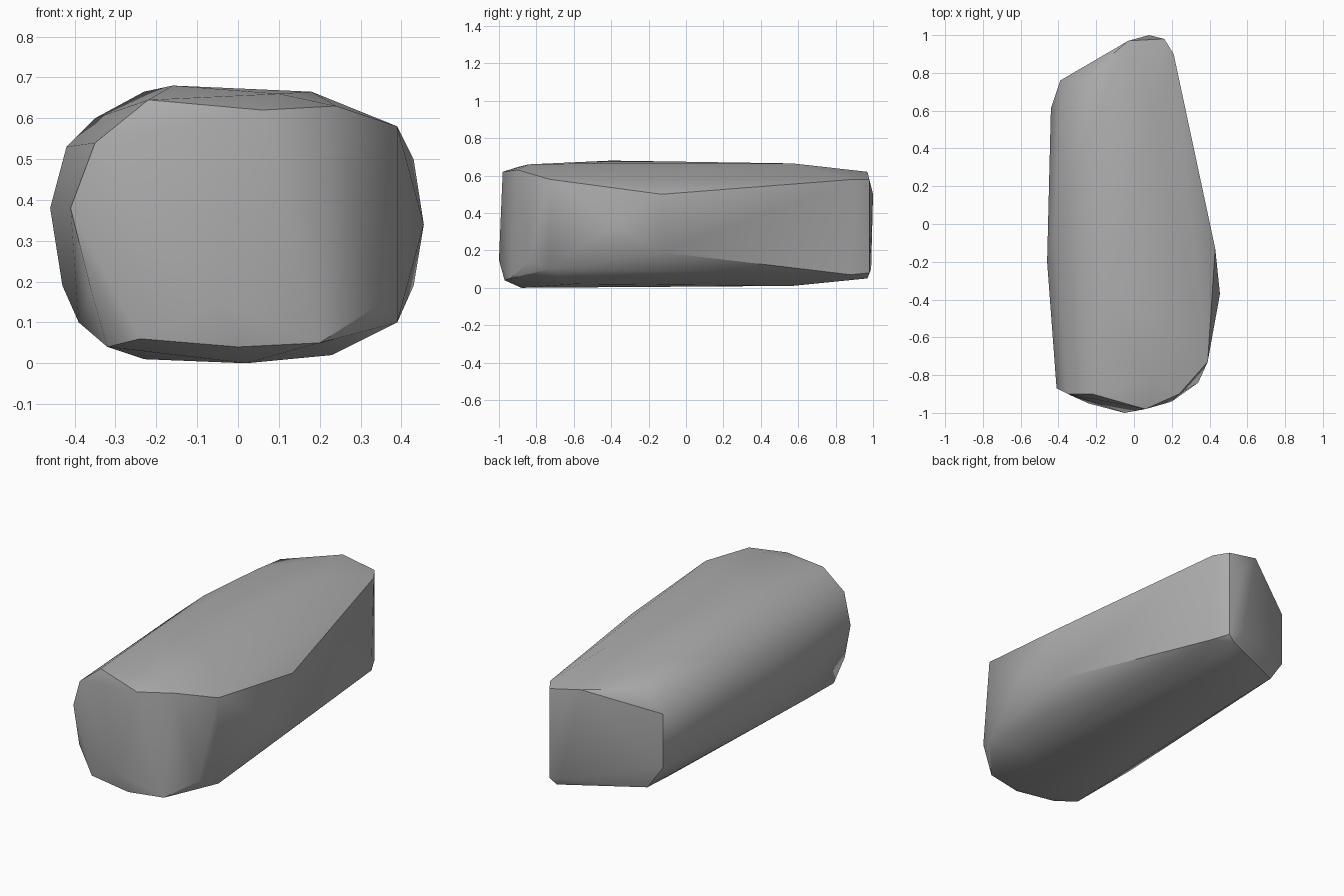
import bpy, bmesh, math

cube = bpy.data.objects.get("Cube")
if cube:
    bpy.data.objects.remove(cube, do_unlink=True)

# Stone colour
stone = bpy.data.materials.new("grey stone")
stone.use_nodes = True
grey = (0.42, 0.42, 0.42, 1)
stone.diffuse_color = grey
bsdf = stone.node_tree.nodes["Principled BSDF"]
bsdf.inputs["Base Color"].default_value = grey
bsdf.inputs["Roughness"].default_value = 0.9

# Corners of the stone, grouped by side
front = [(-.41, -.87, .38), (-.35, -.9, .54), (.06, -.98, .62), (.24, -.9, .63),
         (.39, -.73, .58), (.34, -.84, .14), (.39, -.73, .1), (.2, -.94, .05),
         (0, -.97, .04), (-.24, -.95, .06), (-.36, -.89, .18), (-.05, -1, .15)]
back = [(.08, 1, .5), (.08, .99, .1), (.16, .98, .58), (.16, .98, .08),
        (.21, .9, .58), (.21, .88, .07), (-.03, .97, .62), (.12, .97, .05),
        (-.39, .76, .5), (-.39, .76, .2), (-.3, .77, .07)]
sides = [(.43, -.13, .5), (.455, -.37, .34), (.43, -.13, .19),
         (-.46, -.2, .38), (-.42, 0, .53), (-.44, .61, .35), (-.43, -.2, .19)]
top = [(-.22, -.9, .645), (.1, -.84, .66), (.18, -.5, .665), (-.16, -.4, .68),
       (-.23, .5, .665), (.1, .57, .665), (-.35, .2, .6), (-.27, .76, .61)]
bottom = [(.02, -.88, 0), (.23, -.6, .02), (-.23, -.4, .01), (-.32, -.85, .04),
          (-.39, -.5, .1), (-.25, .5, .02), (.1, .57, .01)]

# Wrap the corners in a faceted hull
bm = bmesh.new()
for corner in front + back + sides + top + bottom:
    bm.verts.new(corner)
hull = bmesh.ops.convex_hull(bm, input=bm.verts)
inside = {v for v in bm.verts if not v.link_faces}
bmesh.ops.delete(bm, geom=list(inside), context='VERTS')
bmesh.ops.recalc_face_normals(bm, faces=bm.faces)
mesh = bpy.data.meshes.new("stone")
bm.to_mesh(mesh)
bm.free()
mesh.materials.append(stone)
rock = bpy.data.objects.new("stone", mesh)
bpy.context.collection.objects.link(rock)

# Soft faces with crisp broken edges
bpy.ops.object.select_all(action='DESELECT')
rock.select_set(True)
bpy.context.view_layer.objects.active = rock
bpy.ops.object.shade_smooth_by_angle(angle=math.radians(35))
